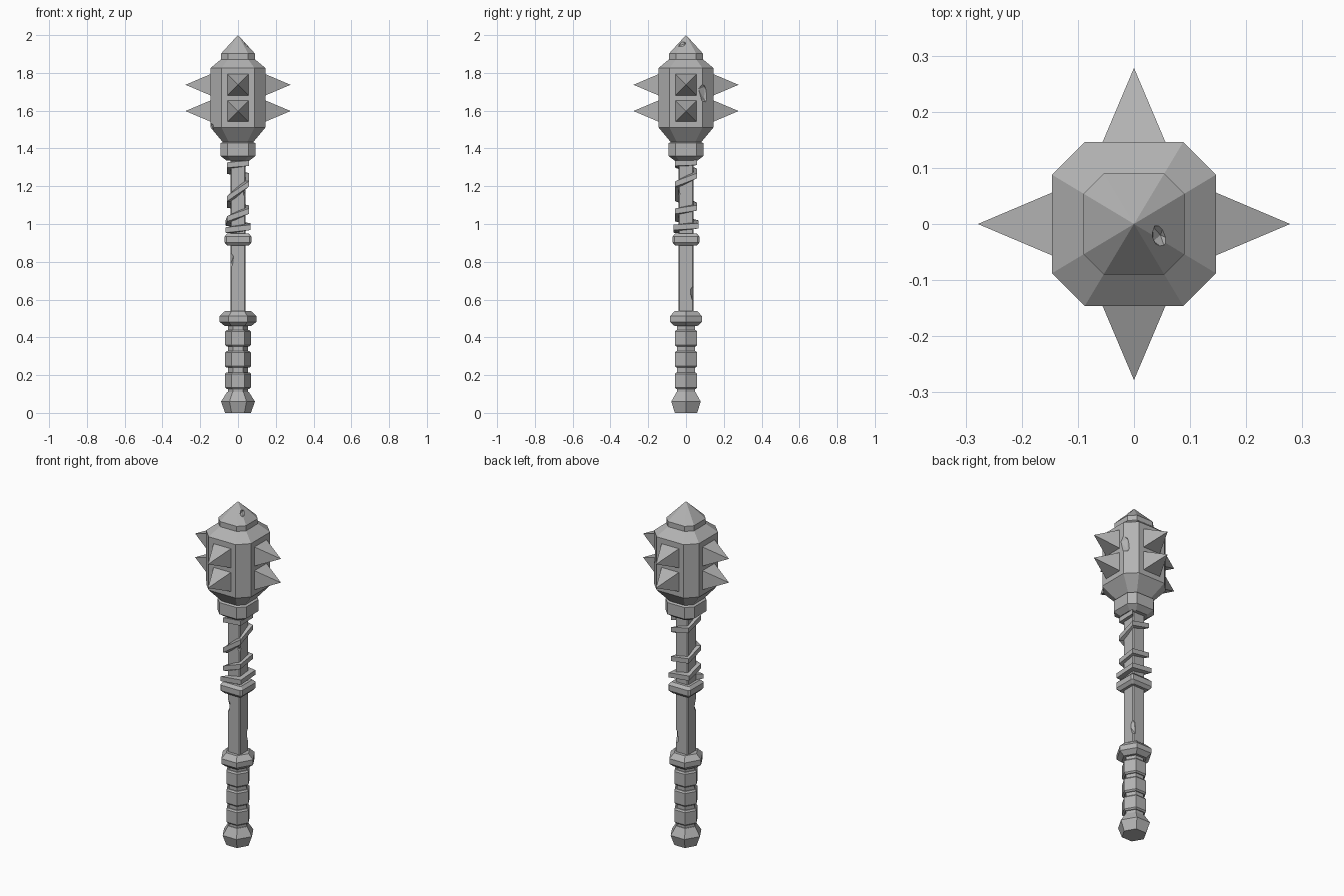
import bpy, bmesh, math
from mathutils import Vector

if "Cube" in bpy.data.objects:
    bpy.data.objects.remove(bpy.data.objects["Cube"])

grey = bpy.data.materials.new("stone grey")
grey.use_nodes = True
COLOUR = (0.45, 0.45, 0.45, 1)
grey.diffuse_color = COLOUR
grey.node_tree.nodes["Principled BSDF"].inputs["Base Color"].default_value = COLOUR


def finish(name, bm):
    bmesh.ops.remove_doubles(bm, verts=bm.verts, dist=0.0001)
    bmesh.ops.recalc_face_normals(bm, faces=bm.faces)
    mesh = bpy.data.meshes.new(name)
    bm.to_mesh(mesh)
    bm.free()
    mesh.materials.append(grey)
    ob = bpy.data.objects.new(name, mesh)
    bpy.context.collection.objects.link(ob)
    return ob


def skin(bm, rings):
    """Bridge equal rings of points into a capped tube."""
    rows = [[bm.verts.new(p) for p in ring] for ring in rings]
    n = len(rows[0])
    for a, b in zip(rows, rows[1:]):
        for i in range(n):
            j = (i + 1) % n
            bm.faces.new((a[i], a[j], b[j], b[i]))
    bm.faces.new(rows[0])
    bm.faces.new(rows[-1])


def loft(name, section, profile):
    """Stack scaled copies of a section; profile holds (radius, height)."""
    bm = bmesh.new()
    skin(bm, [[(x * max(r, 0.0005), y * max(r, 0.0005), z) for x, y in section]
              for r, z in profile])
    return finish(name, bm)


def chamfered(k):
    """Square with cut corners; k is the half length of each flat side."""
    pts = []
    for q in range(4):
        c, s = round(math.cos(q * math.pi / 2)), round(math.sin(q * math.pi / 2))
        pts += [(c * x - s * y, s * x + c * y) for x, y in ((1, -k), (1, k))]
    return pts


def chip(ob, centre, size, turn=0.0):
    """Knock a faceted chip out of an object."""
    bpy.ops.mesh.primitive_ico_sphere_add(subdivisions=1, radius=1, location=centre,
                                          rotation=(0.3, 0, turn))
    cutter = bpy.context.object
    cutter.scale = size
    mod = ob.modifiers.new("chip", "BOOLEAN")
    mod.operation = "DIFFERENCE"
    mod.solver = "EXACT"
    mod.object = cutter
    bpy.context.view_layer.objects.active = ob
    bpy.ops.object.modifier_apply(modifier=mod.name)
    bpy.data.objects.remove(cutter)


hexagon = [(math.cos(i * math.pi / 3), math.sin(i * math.pi / 3)) for i in range(6)]
octagon = chamfered(0.6)
square = chamfered(0.87)

# Pommel, grip and guard
loft("pommel", hexagon, [(0.068, 0), (0.09, 0.06), (0.058, 0.11)])
loft("grip_core", hexagon, [(0.054, 0.09), (0.054, 0.47)])
for i in range(3):
    z = 0.127 + i * 0.112
    loft(f"grip_segment_{i + 1}", hexagon,
         [(0.06, z), (0.068, z + 0.008), (0.068, z + 0.08), (0.06, z + 0.088)])
loft("guard", hexagon, [(0.07, 0.46), (0.098, 0.482), (0.098, 0.512), (0.068, 0.54)])

# Shaft with worn edges
shaft = loft("shaft", square, [(0.041, 0.5), (0.041, 1.38)])
chip(shaft, (-0.05, -0.05, 0.81), (0.032, 0.035, 0.06), 0.4)
chip(shaft, (0.05, 0.05, 0.63), (0.033, 0.033, 0.065), 0.8)
chip(shaft, (0.045, -0.055, 1.17), (0.025, 0.025, 0.04), 0.2)
loft("shaft_ring", square, [(0.056, 0.885), (0.071, 0.902), (0.071, 0.934), (0.056, 0.95)])

# Binding strip climbing around the shaft, one height per corner
climb = [0.968, 0.982, 0.99, 1.005, 1.028, 1.068, 1.085, 1.1, 1.135, 1.212,
         1.255, 1.28, 1.312, 1.322, 1.326]
strip = bmesh.new()
rings = []
for i, z in enumerate(climb):
    a = math.radians(-135 + 90 * i)
    out = Vector((math.cos(a), math.sin(a), 0)) * math.sqrt(2)
    outer = 0.066 if i < 4 else 0.057
    rings.append([out * r + Vector((0, 0, z + dz))
                  for r, dz in ((0.036, -0.017), (outer, -0.014), (outer, 0.014), (0.036, 0.017))])
skin(strip, rings)
finish("binding_strip", strip)

# Collar and head
loft("collar", octagon, [(0.062, 1.337), (0.093, 1.36), (0.093, 1.428), (0.075, 1.436)])
head = loft("head", octagon, [(0.078, 1.43), (0.146, 1.512), (0.146, 1.825), (0.09, 1.872)])
chip(head, (0.15, 0.10, 1.69), (0.028, 0.035, 0.07), 0.5)
chip(head, (-0.15, -0.095, 1.51), (0.025, 0.03, 0.03))
cap = loft("head_cap", octagon, [(0.09, 1.868), (0.09, 1.902), (0, 2.0)])
chip(cap, (0.05, -0.025, 1.955), (0.018, 0.03, 0.02), 0.5)

# Two rows of spikes on the four flat sides
for row, z in (("lower", 1.598), ("upper", 1.737)):
    for q, side in enumerate(("left", "back", "right", "front")):
        a = q * math.pi / 2
        out, across = Vector((math.cos(a), math.sin(a), 0)), Vector((-math.sin(a), math.cos(a), 0))
        bm = bmesh.new()
        skin(bm, [[out * d + across * (u * w) + Vector((0, 0, z + v * w))
                   for u, v in ((-1, -1), (1, -1), (1, 1), (-1, 1))]
                  for d, w in ((0.14, 0.056), (0.146, 0.056), (0.277, 0.0005))])
        finish(f"{row}_{side}_spike", bm)
